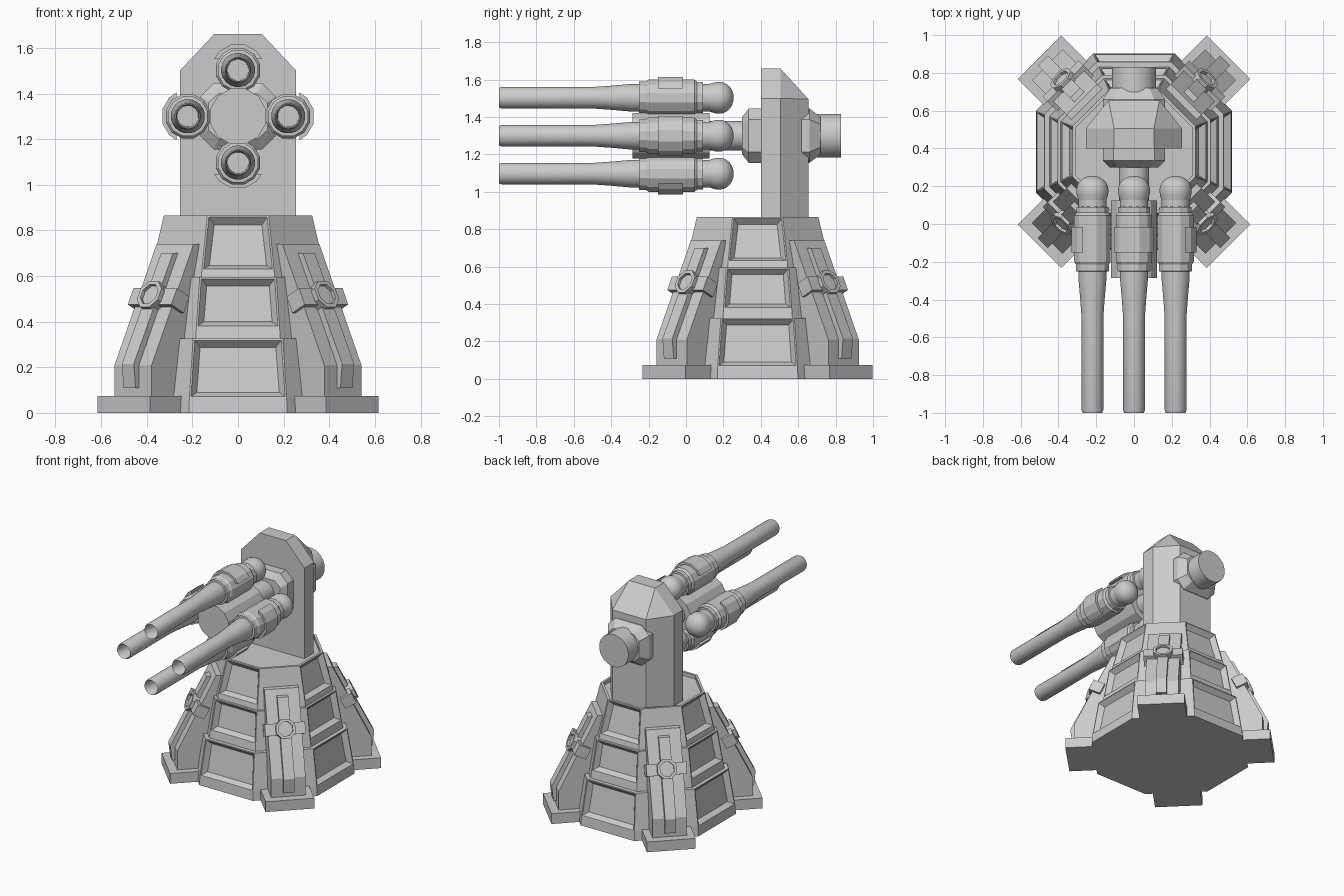
import bpy, bmesh
from math import sin, cos, pi, radians
from mathutils import Vector, Matrix

if "Cube" in bpy.data.objects:
    bpy.data.objects.remove(bpy.data.objects["Cube"])

CY = 0.383                      # y of the pedestal axis
HUB = Vector((0, 0, 1.3))       # gun cluster axis


def finish(bm, name, mat=None, smooth=None):
    if mat is not None:
        bm.transform(mat)
    bmesh.ops.recalc_face_normals(bm, faces=bm.faces)
    me = bpy.data.meshes.new(name)
    bm.to_mesh(me)
    bm.free()
    ob = bpy.data.objects.new(name, me)
    bpy.context.collection.objects.link(ob)
    if smooth:
        bpy.ops.object.select_all(action='DESELECT')
        ob.select_set(True)
        bpy.context.view_layer.objects.active = ob
        bpy.ops.object.shade_smooth_by_angle(angle=radians(smooth))
    return ob


def hull(name, pts, mat=None):
    bm = bmesh.new()
    for p in pts:
        bm.verts.new(p)
    bmesh.ops.convex_hull(bm, input=bm.verts)
    bmesh.ops.dissolve_limit(bm, angle_limit=0.01, verts=bm.verts, edges=bm.edges)
    return finish(bm, name, mat)


def extrude(name, prof, half, mat=None):
    """(x, z) profile given thickness along y"""
    bm = bmesh.new()
    a = [bm.verts.new((x, -half, z)) for x, z in prof]
    b = [bm.verts.new((x, half, z)) for x, z in prof]
    bm.faces.new(a)
    bm.faces.new(b[::-1])
    n = len(prof)
    for i in range(n):
        j = (i + 1) % n
        bm.faces.new((a[i], b[i], b[j], a[j]))
    return finish(bm, name, mat)


def lathe(name, prof, sides, mat=None, smooth=None):
    """(radius, y) profile turned about y; both ends capped"""
    bm = bmesh.new()
    rings = [[bm.verts.new((r * cos(2 * pi * (k + .5) / sides), y,
                            r * sin(2 * pi * (k + .5) / sides)))
              for k in range(sides)] for r, y in prof]
    for a, b in zip(rings, rings[1:]):
        for k in range(sides):
            j = (k + 1) % sides
            bm.faces.new((a[k], a[j], b[j], b[k]))
    bm.faces.new(rings[0])
    bm.faces.new(rings[-1])
    return finish(bm, name, mat, smooth)


# Octagonal stepped pedestal with recessed panels on the four main sides
bm = bmesh.new()
levels = [(.52, 0), (.515, .065), (.475, .325), (.448, .325), (.44, .375), (.405, .595),
          (.388, .595), (.382, .625), (.325, .865), (.308, .865), (.308, .84)]
rings = []
for a, z in levels:
    r = a / cos(pi / 8)
    rings.append([bm.verts.new((r * cos(pi / 8 + k * pi / 4),
                                CY + r * sin(pi / 8 + k * pi / 4), z)) for k in range(8)])
panels = []
for i, (lo, hi) in enumerate(zip(rings, rings[1:])):
    for k in range(8):
        j = (k + 1) % 8
        f = bm.faces.new((lo[k], lo[j], hi[j], hi[k]))
        if i in (1, 4, 7) and k % 2:
            panels.append(f)
bm.faces.new(rings[0][::-1])
bm.faces.new(rings[-1])
bm.normal_update()
bmesh.ops.inset_individual(bm, faces=panels, thickness=.01, depth=0)
bmesh.ops.inset_individual(bm, faces=panels, thickness=.035, depth=-.035)
finish(bm, "pedestal")

# Four diagonal buttresses with foot, raised spine, clamp and ring
slope = Vector((-.26, 0, .53)).normalized()
normal = Vector((slope.z, 0, -slope.x))
for n in range(4):
    m = Matrix.Translation((0, CY, 0)) @ Matrix.Rotation(pi / 4 + n * pi / 2, 4, 'Z')
    extrude("buttress_foot", [(.42, 0), (.707, 0), (.707, .075), (.42, .075)], .163, m)
    extrude("buttress", [(.3, .01), (.65, .01), (.65, .21), (.39, .74), (.3, .74)], .115, m)
    extrude("buttress_spine", [(.6, .11), (.672, .11), (.683, .215), (.44, .70), (.36, .70)], .037, m)
    # frame lying on the slope: local x = outward normal, z = up the slope
    f = Matrix((normal, (0, 1, 0), slope)).transposed().to_4x4()
    f = m @ Matrix.Translation((.508, 0, .5)) @ f
    extrude("buttress_clamp", [(-.06, -.04), (.025, -.04), (.025, .04), (-.06, .04)], .135, f)
    lathe("buttress_ring", [(.07, -.02), (.07, .048), (.05, .048), (.05, .032)], 8,
          f @ Matrix.Rotation(-pi / 2, 4, 'Z'))

# Tower head: chamfered slab
pts = []
for s in (-1, 1):
    for y in (.40, .505):
        pts += [(s * .255, y, .83), (s * .255, y, 1.5), (s * .105, y, 1.66)]
    pts += [(s * .135, .655, .83), (s * .135, .655, 1.495)]
hull("tower", pts)

# Pivot housing through the tower, chamfered front and rear
block = []
for w, h, y in ((.165, .145, .335), (.13, .10, .30), (.165, .145, .66), (.125, .10, .72)):
    for s in (-1, 1):
        block += [(s * w, y, 1.3 + h * .6), (s * w, y, 1.3 - h * .6),
                  (s * w * .65, y, 1.3 + h), (s * w * .65, y, 1.3 - h)]
hull("pivot_housing", block)
mh = Matrix.Translation(HUB)
lathe("rear_drum", [(.118, .65), (.118, .83)], 20, mh, 30)
lathe("neck", [(.08, .10), (.08, .31)], 16, mh, 30)
lathe("centre_drum", [(.126, -.285), (.126, .125)], 12, mh)

# Four guns around the centre drum
barrel = [(.046, -.88), (.048, -.993), (.053, -1.0), (.058, -.985), (.058, -.5), (.066, -.39), (.075, -.29),
          (.075, .15)]
cap = [(.07, .11), (.084, .155), (.086, .18)]
cap += [(.086 * cos(t * pi / 12), .18 + .075 * sin(t * pi / 12)) for t in range(1, 6)] + [(.004, .255)]
collar = [(.07, -.252), (.09, -.25), (.09, -.215), (.1, -.2), (.1, .045), (.088, .06), (.088, .09), (.07, .092)]
for n in range(4):
    ang = n * pi / 2
    d = .22 if n % 2 == 0 else .203
    # local +x points away from the cluster axis
    m = mh @ Matrix.Rotation(-ang, 4, 'Y') @ Matrix.Translation((d, 0, 0))
    lathe("gun_barrel", barrel, 20, m, 35)
    lathe("gun_rear_cap", cap, 20, m, 35)
    lathe("gun_collar", collar, 12, m)
    arc = [(.116 * cos(a), y, .116 * sin(a)) for y in (-.15, -.015)
           for a in [radians(t) for t in (-65, -45, -15, 15, 45, 65)]]
    hull("gun_pad", arc, m)
